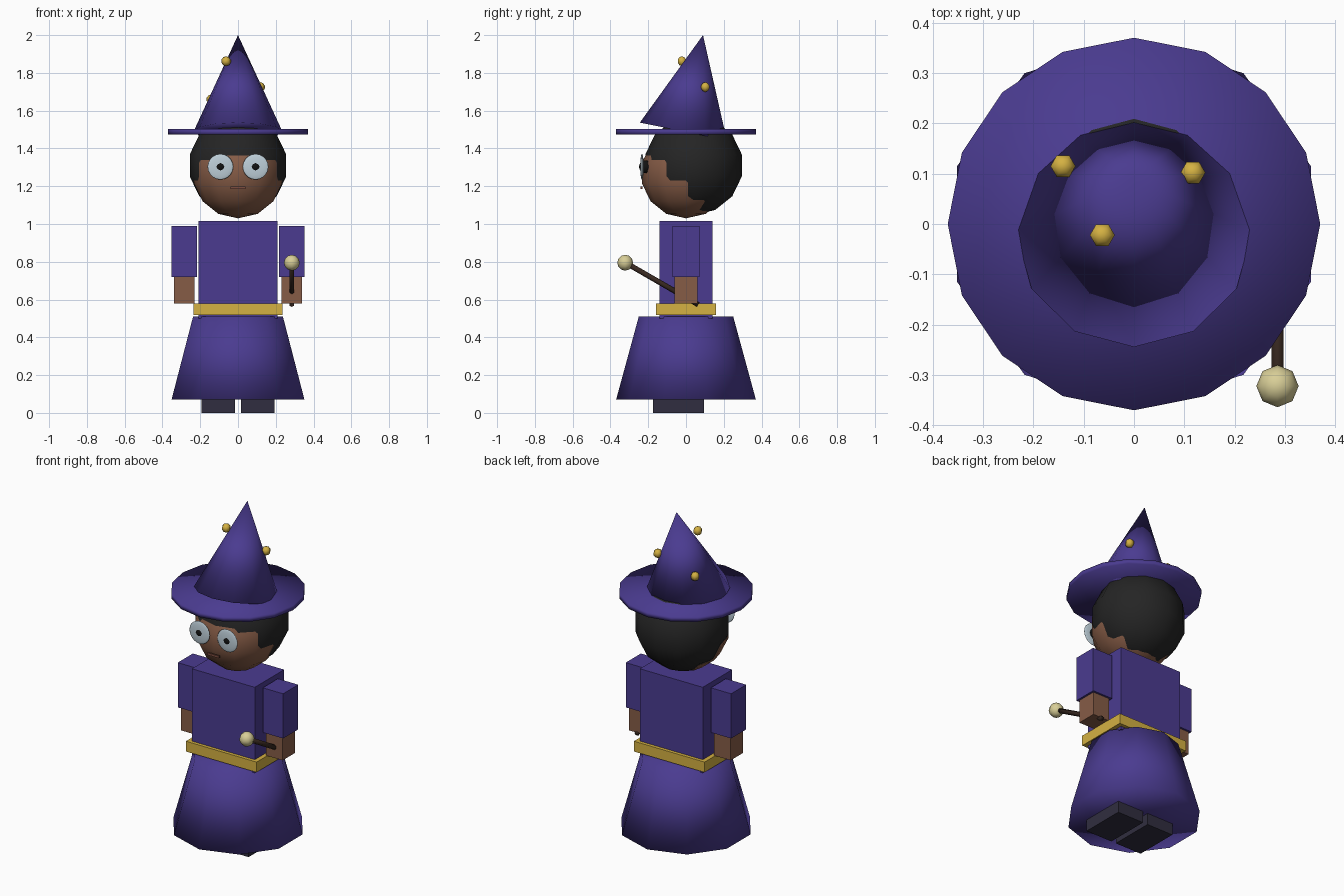
import bpy
from math import pi
from mathutils import Vector

cube = bpy.data.objects.get("Cube")
if cube:
    bpy.data.objects.remove(cube, do_unlink=True)


def material(name, rgb):
    m = bpy.data.materials.new(name)
    m.use_nodes = True
    m.diffuse_color = (*rgb, 1)
    m.node_tree.nodes["Principled BSDF"].inputs["Base Color"].default_value = (*rgb, 1)
    return m


PURPLE = material("purple cloth", (0.069, 0.044, 0.28))
SKIN = material("brown skin", (0.24, 0.107, 0.062))
HAIR = material("black hair", (0.018, 0.018, 0.018))
GOLD = material("gold", (0.66, 0.44, 0.055))
SHOE = material("dark shoe", (0.03, 0.027, 0.05))
EYE = material("pale eye", (0.52, 0.63, 0.7))
PUPIL = material("black pupil", (0.006, 0.006, 0.006))
WOOD = material("dark wood", (0.04, 0.022, 0.015))
ORB = material("cream orb", (0.69, 0.62, 0.31))
LIP = material("mouth brown", (0.2, 0.075, 0.05))


def finish(name, mat, smooth=False):
    ob = bpy.context.object
    ob.name = name
    ob.data.materials.append(mat)
    if smooth:
        bpy.ops.object.shade_smooth()
    return ob


def box(name, mat, x, y, z):
    """Box from (low, high) pairs on each axis."""
    spans = (x, y, z)
    bpy.ops.mesh.primitive_cube_add(size=1, location=[(a + b) / 2 for a, b in spans])
    ob = finish(name, mat)
    for v in ob.data.vertices:
        v.co = [c * (b - a) for c, (a, b) in zip(v.co, spans)]
    return ob


def ball(name, mat, centre, radius, segments, rings, scale=(1, 1, 1), turn=0):
    bpy.ops.mesh.primitive_uv_sphere_add(segments=segments, ring_count=rings, radius=radius,
                                         location=centre, rotation=(0, 0, turn))
    ob = finish(name, mat, True)
    ob.scale = scale
    return ob


def taper(name, mat, start, end, r1, r2, sides):
    """Cone or cylinder running from start to end."""
    start, end = Vector(start), Vector(end)
    axis = end - start
    # tilt about x only, so that a vertex keeps facing the front
    tilt = Vector((0, 0, 1)).rotation_difference(axis).to_euler()
    bpy.ops.mesh.primitive_cone_add(vertices=sides, radius1=r1, radius2=r2, depth=axis.length,
                                    end_fill_type='TRIFAN', location=(start + end) / 2,
                                    rotation=tilt)
    return finish(name, mat, True)


# Robe and belt
taper("skirt", PURPLE, (0, 0, 0.07), (0, 0, 0.51), 0.37, 0.25, 10)
box("torso", PURPLE, (-0.21, 0.21), (-0.14, 0.14), (0.5, 1.017))
box("belt", GOLD, (-0.236, 0.236), (-0.16, 0.16), (0.518, 0.58))

# Mirrored limbs, eyes and shoes
for side, s in (("left", 1), ("right", -1)):
    def span(a, b):
        return tuple(sorted((s * a, s * b)))
    box(side + "_shoe", SHOE, span(0.016, 0.193), (-0.174, 0.096), (0, 0.085))
    box(side + "_sleeve", PURPLE, span(0.216, 0.352), (-0.072, 0.072), (0.72, 0.99))
    box(side + "_hand", SKIN, span(0.23, 0.34), (-0.06, 0.06), (0.58, 0.73))
    ball(side + "_eye", EYE, (s * 0.093, -0.233, 1.303), 0.068, 16, 10, (1, 0.14, 1))
    ball(side + "_pupil", PUPIL, (s * 0.093, -0.215, 1.303), 0.034, 10, 8)

# Head and hair
ball("head", SKIN, (0, 0, 1.27), 0.24, 12, 7)
ball("hair", HAIR, (0, 0.04, 1.31), 0.262, 12, 7)
box("mouth", LIP, (-0.04, 0.04), (-0.24, -0.231), (1.185, 1.198))

# Hat with gold studs
taper("hat_brim", PURPLE, (0, 0, 1.473), (0, 0, 1.502), 0.37, 0.37, 16)
taper("hat_cone", PURPLE, (0, -0.014, 1.49), (0, 0.09, 2.0), 0.235, 0, 12)
for i, spot in enumerate([(-0.063, -0.022, 1.862), (0.117, 0.102, 1.725), (-0.141, 0.115, 1.66)]):
    ball(f"hat_stud_{i + 1}", GOLD, spot, 0.026, 6, 5, turn=pi / 2)

# Wand held in the left hand
taper("wand", WOOD, (0.285, 0.065, 0.573), (0.285, -0.32, 0.795), 0.014, 0.014, 6)
ball("wand_orb", ORB, (0.285, -0.322, 0.795), 0.042, 8, 6)
